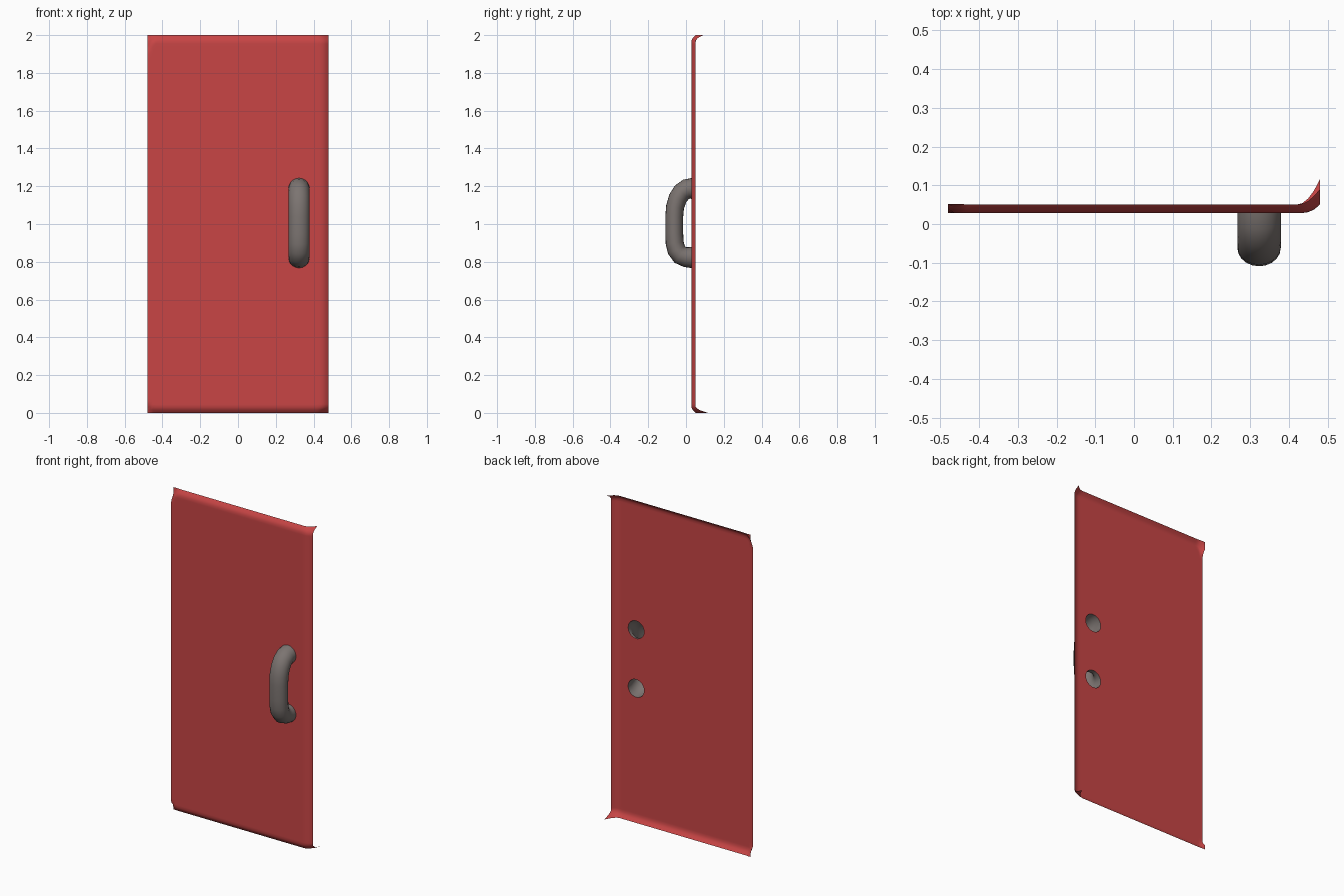
import bpy, bmesh, math
from mathutils import Vector

old = bpy.data.objects.get("Cube")
if old:
    bpy.data.objects.remove(old, do_unlink=True)


def material(name, color):
    m = bpy.data.materials.new(name)
    m.use_nodes = True
    m.diffuse_color = color
    m.node_tree.nodes["Principled BSDF"].inputs["Base Color"].default_value = color
    return m


def finish(bm, name, mat):
    bmesh.ops.recalc_face_normals(bm, faces=bm.faces)
    me = bpy.data.meshes.new(name)
    bm.to_mesh(me)
    bm.free()
    me.materials.append(mat)
    for p in me.polygons:
        p.use_smooth = True
    ob = bpy.data.objects.new(name, me)
    bpy.context.collection.objects.link(ob)
    return ob


red = material("door red", (0.58, 0.06, 0.06, 1))
grey = material("handle grey", (0.2, 0.175, 0.165, 1))

HALF_W, FRONT = 0.48, 0.028
HANDLE_X, TUBE_R = 0.323, 0.056
HOLES = (1.187, 0.823)


def ramp(value, start, end):
    return max(0.0, (value - start) / (end - start))


def sheet_depth(x, z):
    """Thin skin whose right, top and bottom rims curl back."""
    u = ramp(x, 0.42, HALF_W)
    v = ramp(abs(z - 1), 0.965, 1)
    y = FRONT + 0.022 * min(1, u ** 3 + v ** 2)
    # pulled-back tips on the right corners
    tip = 0.065 if z < 1 else 0.04
    y += tip * u ** 2 * v ** 2
    # rounded left corners with a flap behind
    r = 0.1 if z > 1 else 0.065
    c = math.hypot(ramp(-x, HALF_W - r, HALF_W), ramp(abs(z - 1), 1 - r, 1))
    if x < 0 and c > 1:
        y = max(y, FRONT + 0.024 * min(1, (c - 1) / 0.15))
    return y


# Door panel: curled sheet with two round holes behind the handle
bm = bmesh.new()
NX, NZ = 64, 130
grid = [[bm.verts.new((-HALF_W + 2 * HALF_W * i / NX, 0, 2 * j / NZ))
         for i in range(NX + 1)] for j in range(NZ + 1)]
for j in range(NZ):
    for i in range(NX):
        bm.faces.new((grid[j][i], grid[j][i + 1], grid[j + 1][i + 1], grid[j + 1][i]))
for v in bm.verts:
    v.co.y = sheet_depth(v.co.x, v.co.z)
for hz in HOLES:
    centre = Vector((HANDLE_X, FRONT, hz))
    inside = [f for f in bm.faces
              if (f.calc_center_median() - centre).length < TUBE_R]
    bmesh.ops.delete(bm, geom=inside, context='FACES')
    for v in bm.verts:
        if v.is_boundary and (v.co - centre).length < 2 * TUBE_R \
                and v.co.x < HALF_W - 0.001:
            v.co = centre + (v.co - centre).normalized() * (TUBE_R - 0.001)
finish(bm, "door_panel", red)

# Handle: hollow bent tube, open at the back
path = [Vector((0, y, z)) for y, z in (
    (FRONT, HOLES[0]), (0.005, 1.185), (-0.022, 1.168), (-0.044, 1.135),
    (-0.058, 1.09), (-0.062, 1.04), (-0.062, 0.95), (-0.06, 0.9),
    (-0.05, 0.862), (-0.03, 0.836), (0.0, 0.825), (FRONT, HOLES[1]))]
SIDES = 20
bm = bmesh.new()
rings = []
for i, p in enumerate(path):
    if i in (0, len(path) - 1):
        t = Vector((0, 1, 0)) if i else Vector((0, -1, 0))
    else:
        t = (path[i + 1] - path[i - 1]).normalized()
    side = Vector((1, 0, 0))
    up = t.cross(side)
    # the grip is a little slimmer front to back
    thick = TUBE_R - 0.009 * math.sin(math.pi * i / (len(path) - 1))
    ring = []
    for k in range(SIDES):
        a = 2 * math.pi * k / SIDES
        co = p + side * TUBE_R * math.cos(a) + up * thick * math.sin(a)
        ring.append(bm.verts.new((co.x + HANDLE_X, co.y, co.z)))
    rings.append(ring)
for a, b in zip(rings, rings[1:]):
    for k in range(SIDES):
        n = (k + 1) % SIDES
        bm.faces.new((a[k], a[n], b[n], b[k]))
finish(bm, "handle", grey)
